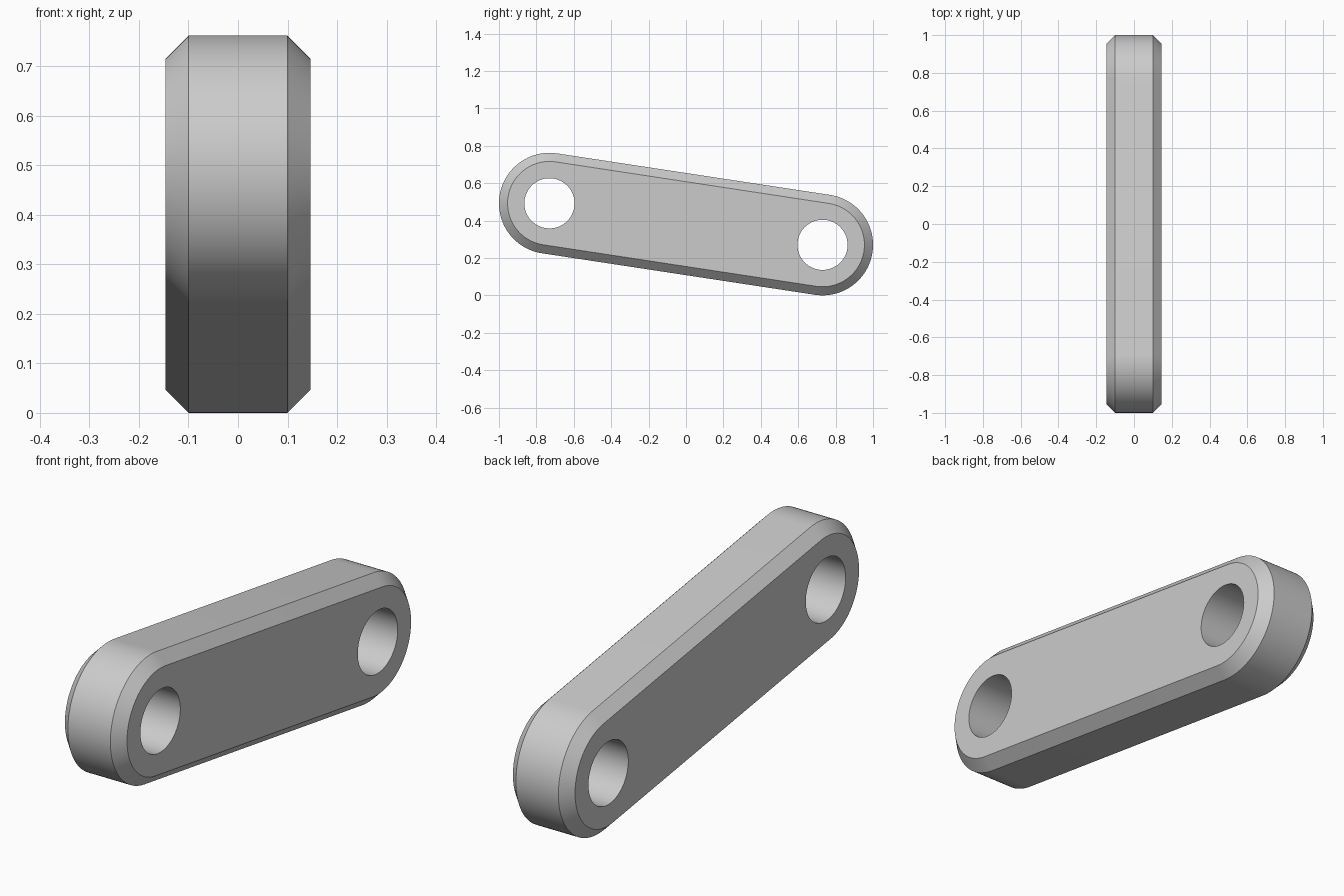
import bpy
import bmesh
from math import pi, cos, sin, atan2

cube = bpy.data.objects.get("Cube")
if cube:
    bpy.data.objects.remove(cube, do_unlink=True)

OUTER, HOLE, BEVEL = 0.27, 0.134, 0.046
HALF_WIDTH = 0.146
FRONT, BACK = (-0.73, 0.492), (0.73, 0.27)   # pin centres as (y, z)
STEPS = 48
TILT = atan2(BACK[1] - FRONT[1], BACK[0] - FRONT[0])


def arc(centre, radius, start, sweep, count):
    return [(centre[0] + radius * cos(start + sweep * i / count),
             centre[1] + radius * sin(start + sweep * i / count))
            for i in range(count + 1)]


def outline(radius):
    """Rounded bar outline around both pin centres."""
    return (arc(BACK, radius, TILT - pi / 2, pi, STEPS)
            + arc(FRONT, radius, TILT + pi / 2, pi, STEPS))


def circle(centre):
    return arc(centre, HOLE, 0, 2 * pi, STEPS * 2)[:-1]


bm = bmesh.new()


def ring(points, x):
    verts = [bm.verts.new((x, y, z)) for y, z in points]
    return [bm.edges.new((v, verts[i - 1])) for i, v in enumerate(verts)]


def skin(rings):
    for a, b in zip(rings, rings[1:]):
        bmesh.ops.bridge_loops(bm, edges=a + b)


# Chamfered outer wall
inner = HALF_WIDTH - BEVEL
outer_rings = [ring(outline(OUTER - inset), x) for inset, x in
               ((BEVEL, -HALF_WIDTH), (0, -inner), (0, inner), (BEVEL, HALF_WIDTH))]
skin(outer_rings)

# Pin hole walls
hole_rings = [[ring(circle(c), x) for x in (-HALF_WIDTH, HALF_WIDTH)]
              for c in (FRONT, BACK)]
for pair in hole_rings:
    skin(pair)

# Flat side faces with the holes left open
for end in (0, -1):
    edges = outer_rings[end] + [e for pair in hole_rings for e in pair[end]]
    bmesh.ops.triangle_fill(bm, use_beauty=True, use_dissolve=False,
                            edges=edges, normal=(1, 0, 0))

bmesh.ops.recalc_face_normals(bm, faces=bm.faces[:])
mesh = bpy.data.meshes.new("link_bar")
bm.to_mesh(mesh)
bm.free()
link = bpy.data.objects.new("link_bar", mesh)
bpy.context.collection.objects.link(link)

# Plain grey finish
grey = bpy.data.materials.new("light_grey")
grey.use_nodes = True
grey.diffuse_color = (0.6, 0.6, 0.6, 1)
for node in grey.node_tree.nodes:
    if node.type == 'BSDF_PRINCIPLED':
        node.inputs["Base Color"].default_value = grey.diffuse_color
mesh.materials.append(grey)

bpy.ops.object.select_all(action='DESELECT')
link.select_set(True)
bpy.context.view_layer.objects.active = link
bpy.ops.object.shade_smooth_by_angle(angle=pi / 6)
